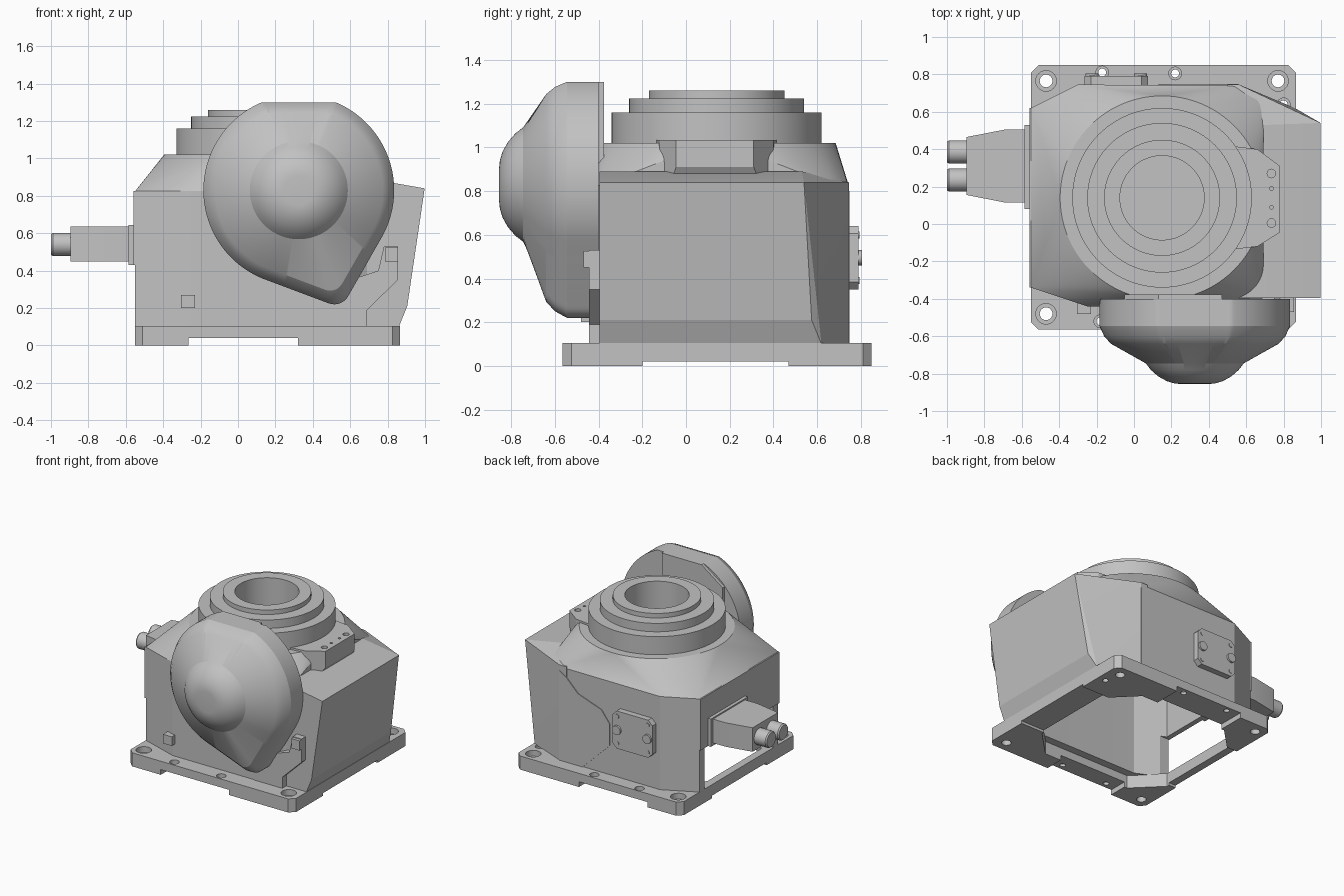
import bpy, bmesh, math
from mathutils import Vector

old = bpy.data.objects.get("Cube")
if old:
    bpy.data.objects.remove(old, do_unlink=True)

grey = bpy.data.materials.new("machine grey")
grey.use_nodes = True
GREY = (0.54, 0.54, 0.54, 1)
grey.diffuse_color = GREY
for node in grey.node_tree.nodes:
    if node.type == 'BSDF_PRINCIPLED':
        node.inputs["Base Color"].default_value = GREY

CX, CY = 0.15, 0.14   # turning axis


def finish(bm, name):
    bmesh.ops.recalc_face_normals(bm, faces=bm.faces[:])
    me = bpy.data.meshes.new(name)
    bm.to_mesh(me)
    bm.free()
    me.materials.append(grey)
    ob = bpy.data.objects.new(name, me)
    bpy.context.collection.objects.link(ob)
    return ob


def hull(name, pts):
    bm = bmesh.new()
    for p in pts:
        bm.verts.new(p)
    bmesh.ops.convex_hull(bm, input=bm.verts[:])
    junk = [v for v in bm.verts if not v.link_faces]
    bmesh.ops.delete(bm, geom=junk, context='VERTS')
    bmesh.ops.dissolve_limit(bm, angle_limit=0.002, verts=bm.verts[:], edges=bm.edges[:])
    return finish(bm, name)


def loft(name, rings):
    """Skin matching closed rings and cap both ends."""
    bm = bmesh.new()
    vs = [[bm.verts.new(p) for p in ring] for ring in rings]
    n = len(vs[0])
    for a, b in zip(vs, vs[1:]):
        for i in range(n):
            j = (i + 1) % n
            bm.faces.new((a[i], a[j], b[j], b[i]))
    bm.faces.new(vs[0])
    bm.faces.new(vs[-1])
    return finish(bm, name)


def slab(name, pts, lo, hi, axis='z'):
    """Extrude an outline along z (xy points) or y (xz points)."""
    if axis == 'z':
        rings = [[(a, b, h) for a, b in pts] for h in (lo, hi)]
    else:
        rings = [[(a, h, b) for a, b in pts] for h in (lo, hi)]
    return loft(name, rings)


def box(name, x0, x1, y0, y1, z0, z1):
    return slab(name, [(x0, y0), (x1, y0), (x1, y1), (x0, y1)], z0, z1)


def circle(cx, cy, r, n=64):
    return [(cx + r * math.cos(math.tau * i / n), cy + r * math.sin(math.tau * i / n)) for i in range(n)]


def chamfered(x0, x1, y0, y1, c):
    return [(x0 + c, y0), (x1 - c, y0), (x1, y0 + c), (x1, y1 - c),
            (x1 - c, y1), (x0 + c, y1), (x0, y1 - c), (x0, y0 + c)]


def cut(ob, *cutters):
    for c in cutters:
        m = ob.modifiers.new("cut", 'BOOLEAN')
        m.operation = 'DIFFERENCE'
        m.solver = 'EXACT'
        m.object = c
        bpy.context.view_layer.objects.active = ob
        bpy.ops.object.modifier_apply(modifier=m.name)


def drop(*obs):
    for o in obs:
        bpy.data.objects.remove(o, do_unlink=True)


def at(z, pts):
    return [(x, y, z) for x, y in pts]


# Base plate: open frame with counterbored holes and clearance notches underneath
plate = slab("base_plate", chamfered(-0.55, 0.865, -0.565, 0.85, 0.04), 0, 0.105)
tools = [slab("c", chamfered(-0.49, 0.66, -0.42, 0.64, 0.2), -0.1, 0.3),
         box("c", -0.265, 0.32, -0.7, 1, -0.1, 0.04),
         box("c", -0.7, 1, -0.2, 0.47, -0.1, 0.02)]
bolts = [(x, y, 0.055) for x in (-0.47, 0.77) for y in (-0.48, 0.765)]
bolts += [(x, y, 0.034) for x, y in ((-0.17, 0.81), (0.22, 0.805), (-0.18, -0.52), (0.22, -0.52), (0.8, 0.64))]
for x, y, r in bolts:
    tools.append(slab("c", circle(x, y, r * 0.62, 24), -0.1, 0.3))
    tools.append(slab("c", circle(x, y, r, 24), 0.06, 0.3))
cut(plate, *tools)
drop(*tools)

# Housing: chamfered box blending up into a round shoulder
outline = [(-0.55, -0.34), (-0.25, -0.44), (0.6, -0.44), (0.69, -0.395),
           (0.69, 0.675), (0.56, 0.742), (-0.3, 0.745), (-0.55, 0.62)]
housing = hull("housing", at(0.1, outline) + at(0.825, outline)
               + at(1.02, circle(CX, CY, 0.545, 96)))

# Side cover: leaning wall, tucked in at the foot
cover = hull("side_cover",
             at(0.1, [(0.5, -0.395), (0.86, -0.395), (0.86, 0.62), (0.56, 0.746), (0.5, 0.746)])
             + at(0.21, [(0.905, -0.395), (0.905, 0.575)])
             + at(0.84, [(0.998, -0.395), (0.998, 0.54), (0.56, 0.746), (0.5, 0.746)])
             + at(0.89, [(0.5, -0.395), (0.71, -0.395), (0.71, 0.53), (0.5, 0.53)]))

# Hollow inside, cable opening and centre bore
inner = [(-0.52, -0.26), (-0.3, -0.36), (0.6, -0.36), (0.82, -0.35),
         (0.82, 0.58), (0.54, 0.7), (-0.28, 0.7), (-0.52, 0.58)]
cavity = hull("c", at(0.0, inner) + at(0.76, inner))
opening = box("c", -0.7, -0.4, -0.28, 0.56, 0.08, 0.43)
bore = slab("c", circle(CX, CY, 0.27), 0.79, 1.5)
cut(housing, cavity, opening, bore)
cut(cover, cavity, bore)
drop(cavity, opening, bore)

# Stepped turntable with a blind bore
bm = bmesh.new()
profile = [(0.25, 1.0), (0.48, 1.0), (0.48, 1.16), (0.4, 1.16), (0.4, 1.225), (0.31, 1.225),
           (0.31, 1.26), (0.225, 1.26), (0.225, 0.8), (0.28, 0.8)]
vs = [bm.verts.new((CX + r, CY, z)) for r, z in profile]
es = [bm.edges.new((a, b)) for a, b in zip(vs, vs[1:] + vs[:1])]
bmesh.ops.spin(bm, geom=vs + es, cent=(CX, CY, 0), axis=(0, 0, 1), angle=math.tau, steps=96, use_merge=True)
bmesh.ops.remove_doubles(bm, verts=bm.verts[:], dist=0.0001)
finish(bm, "turntable")

# Stop block on the shoulder, with small screw holes
flanks = [(0.5, 0.42), (0.66, 0.4), (0.66, -0.12), (0.5, -0.14)]
nose = [(0.78, 0.31), (0.78, -0.045)]
block = hull("stop_block", at(1.035, flanks + nose) + at(0.91, nose)
             + at(0.87, flanks + [(0.755, 0.325), (0.755, -0.06)]))
tools = [slab("c", circle(0.735, y, r, 16), 0.98, 1.2)
         for y, r in ((0.27, 0.023), (0.19, 0.01), (0.09, 0.01), (0.005, 0.023))]
tools.append(slab("c", circle(CX, CY, 0.47), 0.7, 1.2))
cut(block, *tools)
drop(*tools)

# Motor cover: teardrop flange tapering to a round dome
MX, MZ = 0.325, 0.83
TIP = Vector((0.19, -0.525))


def teardrop(a):
    u = Vector((math.cos(a), math.sin(a)))
    best = 0
    for i in range(61):
        t = i / 60
        c, r = TIP * t, 0.51 + (0.085 - 0.51) * t
        d = u.dot(c)
        disc = r * r - c.length_squared + d * d
        if disc >= 0:
            best = max(best, d + math.sqrt(disc))
    return min(best, 0.47 / u.y) if u.y > 0.1 else best


N = 288
angles = [math.tau * i / N for i in range(N)]


def motor_ring(y, scale, round_r=None):
    ring = []
    for a in angles:
        r = round_r or teardrop(a) * scale
        ring.append((MX + r * math.cos(a), y, MZ + r * math.sin(a)))
    return ring


loft("motor_cover", [motor_ring(-0.4, 1), motor_ring(-0.545, 1), motor_ring(-0.6, 0.95),
                     motor_ring(-0.64, 0.88), motor_ring(-0.745, 1, 0.262),
                     motor_ring(-0.78, 1, 0.235), motor_ring(-0.815, 1, 0.195),
                     motor_ring(-0.84, 1, 0.15), motor_ring(-0.852, 1, 0.11), motor_ring(-0.855, 1, 0.08)])

# Raised pad behind the flange and round neck joining it to the housing
slab("motor_pad", [(-0.05, 0.5), (0.47, 0.5), (0.47, 1.3), (0.13, 1.3), (-0.05, 1.17)], -0.41, -0.376, 'y')
neck = slab("motor_neck", circle(0.21, 0.76, 0.255, 48), -0.4, 0.0, 'y')
tools = [slab("c", circle(CX, CY, 0.36), 0.3, 1.3), box("c", -0.5, 0.6, -0.36, 0.1, 0.3, 0.76)]
cut(neck, *tools)
drop(*tools)

# Cable connector on the right wall
box("wall_panel", -0.56, -0.54, -0.34, 0.62, 0.43, 0.825)
box("connector_flange", -0.585, -0.54, 0.08, 0.53, 0.43, 0.645)
slab("connector_body", [(-0.58, 0.115), (-0.69, 0.115), (-0.895, 0.155), (-0.895, 0.465),
                        (-0.69, 0.505), (-0.58, 0.505)], 0.45, 0.635)
for i, y in enumerate((0.235, 0.385)):
    ends = [[(x, a, b) for a, b in circle(y, 0.54, r, 32)]
            for x, r in ((-0.88, 0.062), (-0.99, 0.062), (-1.0, 0.055))]
    loft("cable_gland_%d" % (i + 1), ends)

# Rear service hatch with screws and side lugs
slab("rear_hatch", chamfered(-0.265, 0.075, 0.35, 0.64, 0.035), 0.735, 0.79, 'y')
for i, x in enumerate((-0.225, 0.035)):
    for j, z in enumerate((0.39, 0.6)):
        slab("hatch_screw_%d%d" % (i, j), circle(x, z, 0.016, 24), 0.78, 0.794, 'y')
    slab("hatch_lug_%d" % i, circle(x, 0.495, 0.035, 24), 0.78, 0.805, 'y')

# Rear edge of the side cover overlapping the back wall
slab("rear_overlap", [(0.56, 0.105), (0.36, 0.105), (0.13, 0.33), (0.13, 0.5), (0.2, 0.59),
                      (0.4, 0.66), (0.5, 0.76), (0.56, 0.8)], 0.74, 0.749, 'y')

# Front details: corner bracket, catch and small square stud
slab("corner_bracket", [(0.45, 0.105), (0.69, 0.105), (0.69, 0.19), (0.855, 0.35), (0.855, 0.53),
                        (0.78, 0.53), (0.75, 0.4), (0.45, 0.3)], -0.445, -0.38, 'y')
box("catch", 0.785, 0.855, -0.47, -0.4, 0.45, 0.525)
box("square_stud", -0.305, -0.23, -0.48, -0.4, 0.2, 0.27)

# Smooth the round parts, keep edges sharp
limits = {"housing": 10, "side_cover": 10, "motor_cover": 20}
for ob in [o for o in bpy.context.scene.objects if o.type == 'MESH']:
    bpy.ops.object.select_all(action='DESELECT')
    ob.select_set(True)
    bpy.context.view_layer.objects.active = ob
    bpy.ops.object.shade_smooth_by_angle(angle=math.radians(limits.get(ob.name, 17)))
